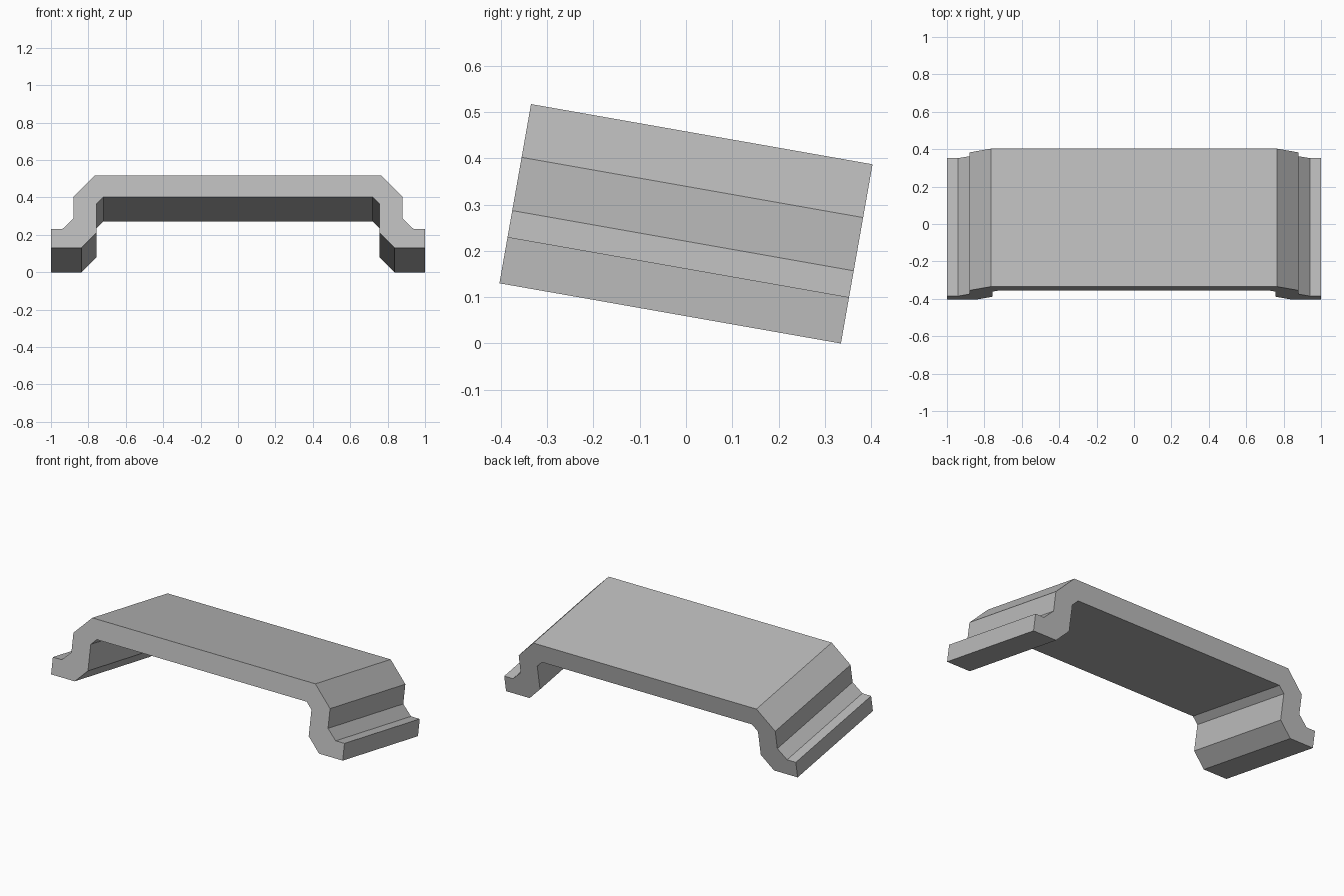
import bpy
import bmesh
import math

cube = bpy.data.objects.get("Cube")
if cube:
    bpy.data.objects.remove(cube, do_unlink=True)

# One grey material
grey = bpy.data.materials.new("plain grey")
grey.use_nodes = True
colour = (0.5, 0.5, 0.5, 1)
grey.diffuse_color = colour
grey.node_tree.nodes["Principled BSDF"].inputs["Base Color"].default_value = colour

# Right half of the bracket section: inner side, foot, then outer side
half = [(0.72, 0.402), (0.757, 0.365), (0.757, 0.211), (0.838, 0.13),
        (1, 0.13), (1, 0.23), (0.94, 0.23), (0.88, 0.287),
        (0.88, 0.402), (0.765, 0.517)]
section = half + [(-x, z) for x, z in reversed(half)]

# Section leans back, and is extruded along the slope
tilt = math.radians(10)
length = 0.749
bm = bmesh.new()
verts = [bm.verts.new((x, -0.403 + (z - 0.13) * math.tan(tilt), z))
         for x, z in section]
face = bm.faces.new(verts)
swept = bmesh.ops.extrude_face_region(bm, geom=[face])["geom"]
bmesh.ops.translate(
    bm, verts=[g for g in swept if isinstance(g, bmesh.types.BMVert)],
    vec=(0, length * math.cos(tilt), -length * math.sin(tilt)))
bmesh.ops.recalc_face_normals(bm, faces=bm.faces)

mesh = bpy.data.meshes.new("bracket")
bm.to_mesh(mesh)
bm.free()
mesh.materials.append(grey)
bracket = bpy.data.objects.new("bracket", mesh)
bpy.context.collection.objects.link(bracket)
